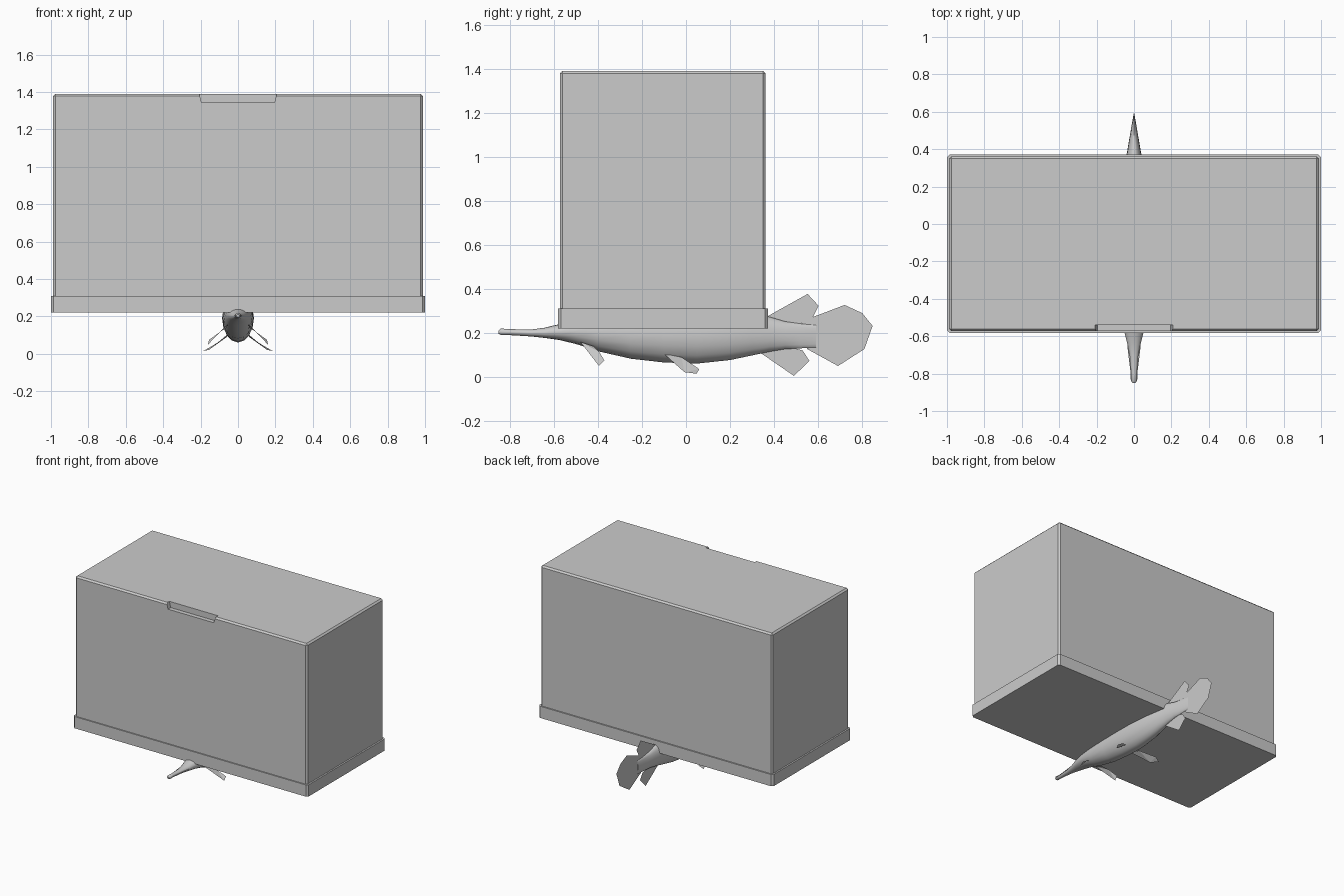
import bpy, bmesh, math
from mathutils import Vector

if "Cube" in bpy.data.objects:
    bpy.data.objects.remove(bpy.data.objects["Cube"])

grey = bpy.data.materials.new("light_grey")
grey.diffuse_color = (0.6, 0.6, 0.6, 1)
grey.use_nodes = True
grey.node_tree.nodes["Principled BSDF"].inputs["Base Color"].default_value = grey.diffuse_color


def finish(bm, name):
    bmesh.ops.recalc_face_normals(bm, faces=bm.faces)
    me = bpy.data.meshes.new(name)
    bm.to_mesh(me)
    bm.free()
    ob = bpy.data.objects.new(name, me)
    me.materials.append(grey)
    bpy.context.collection.objects.link(ob)
    return ob


def block(name, lo, hi, bevel, keep=lambda e: True):
    """Box between two corners, chamfering the edges that pass the test."""
    bm = bmesh.new()
    bmesh.ops.create_cube(bm, size=1)
    for v in bm.verts:
        v.co = Vector([lo[i] if v.co[i] < 0 else hi[i] for i in range(3)])
    bmesh.ops.bevel(bm, geom=[e for e in bm.edges if keep(e)], offset=bevel,
                    segments=1, affect='EDGES', profile=0.5)
    return finish(bm, name)


def upright(e):
    return abs(e.verts[0].co.z - e.verts[1].co.z) > 0.01


def plate(name, pts):
    """Single flat polygon."""
    bm = bmesh.new()
    bm.faces.new([bm.verts.new(p) for p in pts])
    bmesh.ops.triangulate(bm, faces=bm.faces)
    return finish(bm, name)


# Case and its slightly wider base rim
case = block("case", (-0.988, -0.573, 0.28), (0.988, 0.362, 1.39), 0.012,
             lambda e: upright(e) or e.verts[0].co.z > 1)
block("base_rim", (-1, -0.582, 0.22), (1, 0.372, 0.31), 0.014, upright)

# Finger notch cut in the top front edge
bm = bmesh.new()
profile = [(-0.213, 1.41), (-0.195, 1.345), (0.195, 1.345), (0.213, 1.41)]
ends = [[bm.verts.new((x, y, z)) for x, z in profile] for y in (-0.65, -0.54)]
bm.faces.new(ends[0])
bm.faces.new(ends[1])
for i in range(4):
    j = (i + 1) % 4
    bm.faces.new((ends[0][i], ends[0][j], ends[1][j], ends[1][i]))
cutter = finish(bm, "notch_cutter")
cutter.hide_render = True
mod = case.modifiers.new("notch", 'BOOLEAN')
mod.operation = 'DIFFERENCE'
mod.solver = 'EXACT'
mod.object = cutter
bpy.context.view_layer.objects.active = case
bpy.ops.object.modifier_apply(modifier=mod.name)
bpy.data.objects.remove(cutter)

# Fish body lofted from oval sections: y, top, bottom, half width
sections = [(-0.85, 0.212, 0.196, 0.008), (-0.84, 0.22, 0.19, 0.015),
            (-0.80, 0.217, 0.19, 0.015), (-0.70, 0.216, 0.184, 0.024),
            (-0.64, 0.224, 0.177, 0.036), (-0.575, 0.24, 0.168, 0.052),
            (-0.50, 0.262, 0.15, 0.066), (-0.40, 0.285, 0.117, 0.077),
            (-0.25, 0.305, 0.083, 0.083), (-0.10, 0.315, 0.066, 0.085),
            (0.05, 0.315, 0.061, 0.083), (0.20, 0.303, 0.077, 0.07),
            (0.30, 0.288, 0.098, 0.053), (0.38, 0.273, 0.115, 0.038),
            (0.45, 0.252, 0.127, 0.026), (0.52, 0.242, 0.13, 0.014),
            (0.59, 0.235, 0.135, 0.002)]
N = 16
bm = bmesh.new()
rings = []
for y, top, bot, w in sections:
    mid, h = (top + bot) / 2, (top - bot) / 2
    rings.append([bm.verts.new((w * math.cos(2 * math.pi * k / N), y,
                                mid + h * math.sin(2 * math.pi * k / N)))
                  for k in range(N)])
for a, b in zip(rings, rings[1:]):
    for k in range(N):
        m = (k + 1) % N
        bm.faces.new((a[k], a[m], b[m], b[k]))
bm.faces.new(rings[0])
bm.faces.new(rings[-1])
body = finish(bm, "fish_body")
body.select_set(True)
bpy.context.view_layer.objects.active = body
bpy.ops.object.shade_smooth_by_angle(angle=math.radians(50))

# Flat lip line around the snout
half = [(0.01, -0.848), (0.018, -0.83), (0.019, -0.79), (0.03, -0.70), (0.036, -0.65)]
plate("fish_lip", [(x, y, 0.203) for x, y in half] +
      [(-x, y, 0.203) for x, y in reversed(half)])

# Fins on the centre plane (y, z)
middle_fins = {
    "tail_fin": [(0.52, 0.24), (0.57, 0.27), (0.72, 0.327), (0.80, 0.29),
                 (0.847, 0.232), (0.81, 0.127), (0.69, 0.05), (0.55, 0.127)],
    "dorsal_fin": [(0.36, 0.27), (0.552, 0.377), (0.602, 0.323),
                   (0.57, 0.26), (0.50, 0.235), (0.42, 0.24)],
    "anal_fin": [(0.33, 0.115), (0.49, 0.005), (0.56, 0.073),
                 (0.53, 0.12), (0.46, 0.14)],
}
for name, pts in middle_fins.items():
    plate(name, [(0, y, z) for y, z in pts])

# Paired side fins, mirrored left and right
side_fins = {
    "pectoral_fin": [(0.055, -0.48, 0.16), (0.16, -0.395, 0.05),
                     (0.155, -0.37, 0.075), (0.10, -0.395, 0.115), (0.06, -0.42, 0.14)],
    "pelvic_fin": [(0.055, -0.10, 0.105), (0.155, -0.007, 0.022), (0.187, 0.048, 0.015),
                   (0.15, 0.06, 0.036), (0.06, -0.02, 0.09)],
}
for name, pts in side_fins.items():
    for side, s in (("right", 1), ("left", -1)):
        plate(side + "_" + name, [(s * x, y, z) for x, y, z in pts])
